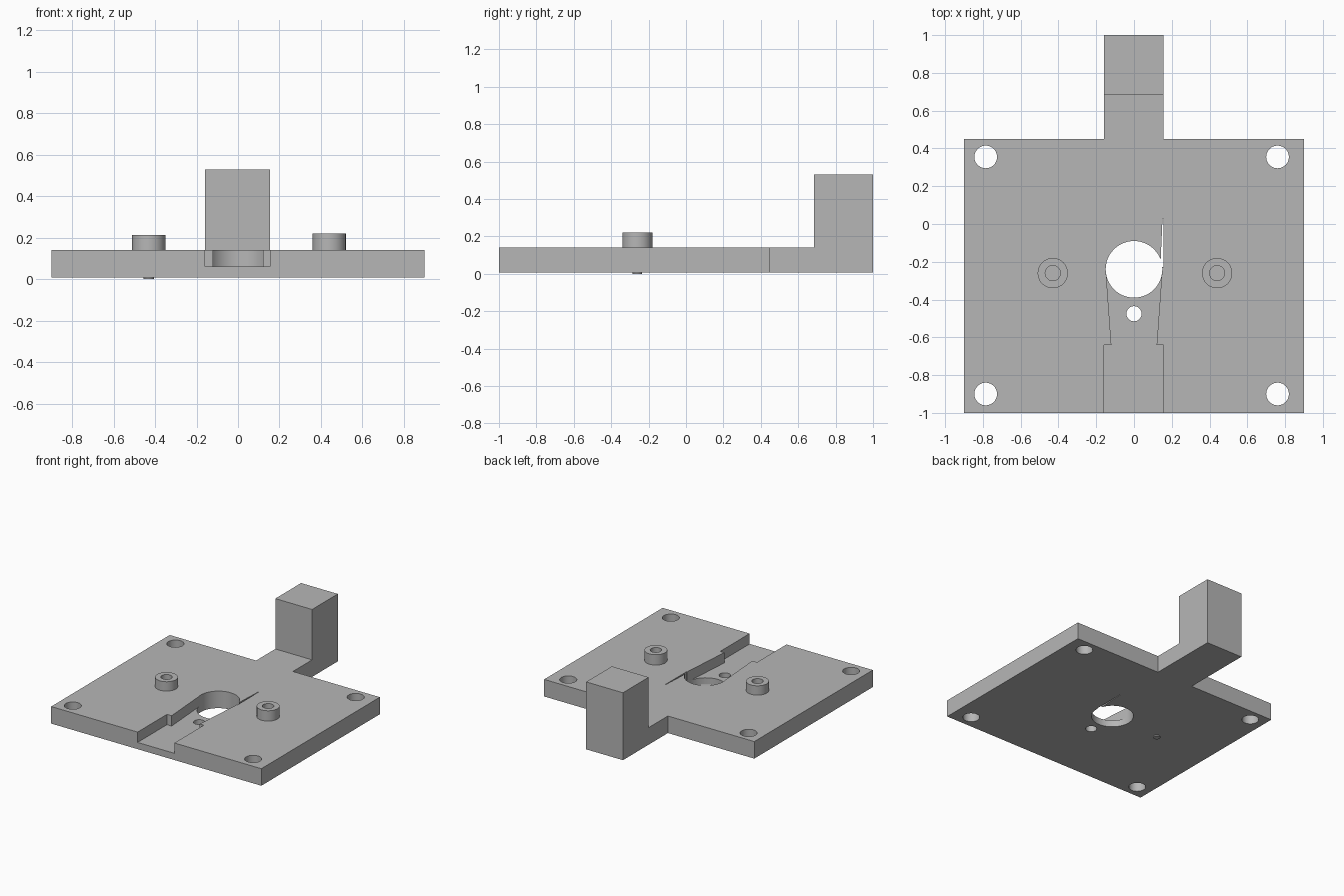
import bpy, bmesh, math
from mathutils import Vector

cube = bpy.data.objects.get("Cube")
if cube:
    bpy.data.objects.remove(cube)

grey = bpy.data.materials.new("grey metal")
grey.use_nodes = True
COLOUR = (0.47, 0.47, 0.47, 1)
grey.diffuse_color = COLOUR
grey.node_tree.nodes["Principled BSDF"].inputs["Base Color"].default_value = COLOUR

BASE, TOP, FLOOR = 0.008, 0.14, 0.06
SLOT_L, SLOT_R = -0.16, 0.155
BACK = 0.45


def finish(name, bm):
    bmesh.ops.recalc_face_normals(bm, faces=bm.faces)
    mesh = bpy.data.meshes.new(name)
    bm.to_mesh(mesh)
    bm.free()
    mesh.materials.append(grey)
    ob = bpy.data.objects.new(name, mesh)
    bpy.context.collection.objects.link(ob)
    return ob


def prism(name, points, direction):
    """Extrude a closed outline along a direction."""
    bm = bmesh.new()
    face = bm.faces.new([bm.verts.new(p) for p in points])
    out = bmesh.ops.extrude_face_region(bm, geom=[face])
    verts = [g for g in out["geom"] if isinstance(g, bmesh.types.BMVert)]
    bmesh.ops.translate(bm, verts=verts, vec=Vector(direction))
    return finish(name, bm)


def flat_prism(name, outline, z0, z1):
    return prism(name, [(x, y, z0) for x, y in outline], (0, 0, z1 - z0))


def disc(name, x, y, r, z0, z1, n=48):
    angles = [math.tau * i / n for i in range(n)]
    return flat_prism(name, [(x + r * math.cos(a), y + r * math.sin(a)) for a in angles], z0, z1)


def cut(ob, cutter):
    mod = ob.modifiers.new("cut", 'BOOLEAN')
    mod.operation = 'DIFFERENCE'
    mod.solver = 'EXACT'
    mod.object = cutter
    bpy.context.view_layer.objects.active = ob
    bpy.ops.object.modifier_apply(modifier=mod.name)
    bpy.data.objects.remove(cutter)


def smooth(ob):
    bpy.ops.object.select_all(action='DESELECT')
    ob.select_set(True)
    bpy.context.view_layer.objects.active = ob
    bpy.ops.object.shade_smooth_by_angle(angle=math.radians(30))


# Base plate
plate = flat_prism("base_plate", [(-0.9, -1), (0.9, -1), (0.9, BACK), (-0.9, BACK)], BASE, TOP)

# Stepped, tapering channel running from the front edge to the main hole
channel = [(SLOT_L, -1.1), (SLOT_R, -1.1), (SLOT_R, -0.64), (0.12, -0.64),
           (0.149, -0.24), (-0.149, -0.24), (-0.12, -0.64), (SLOT_L, -0.64)]
cut(plate, flat_prism("channel_cutter", channel, FLOOR, 0.3))

# Main hole, pilot hole and corner bolt holes
holes = [(0, -0.24, 0.15), (0, -0.475, 0.04)]
holes += [(x, y, 0.06) for x in (-0.785, 0.76) for y in (-0.9, 0.355)]
for x, y, r in holes:
    cut(plate, disc("hole_cutter", x, y, r, -0.1, 0.3))

# Narrow gap beside the main hole
gap = [(0.14, -0.22), (SLOT_R, -0.23), (SLOT_R, 0.03), (0.151, 0.03)]
cut(plate, flat_prism("gap_cutter", gap, -0.1, 0.3))
smooth(plate)

# Rear arm with upright block
side = [(BACK, BASE), (1, BASE), (1, 0.53), (0.685, 0.53), (0.685, TOP), (BACK, TOP)]
prism("rear_arm", [(SLOT_L, y, z) for y, z in side], (SLOT_R - SLOT_L, 0, 0))

# Hollow bosses on either side
for name, x, height in (("left_boss", 0.44, 0.22), ("right_boss", -0.43, 0.212)):
    boss = disc(name, x, -0.26, 0.08, TOP - 0.01, height)
    cut(boss, disc("bore_cutter", x, -0.26, 0.04, TOP + 0.01, 0.3))
    smooth(boss)

# Pin end showing slightly under the plate
smooth(disc("pin_end", -0.43, -0.26, 0.025, 0, BASE + 0.01))
